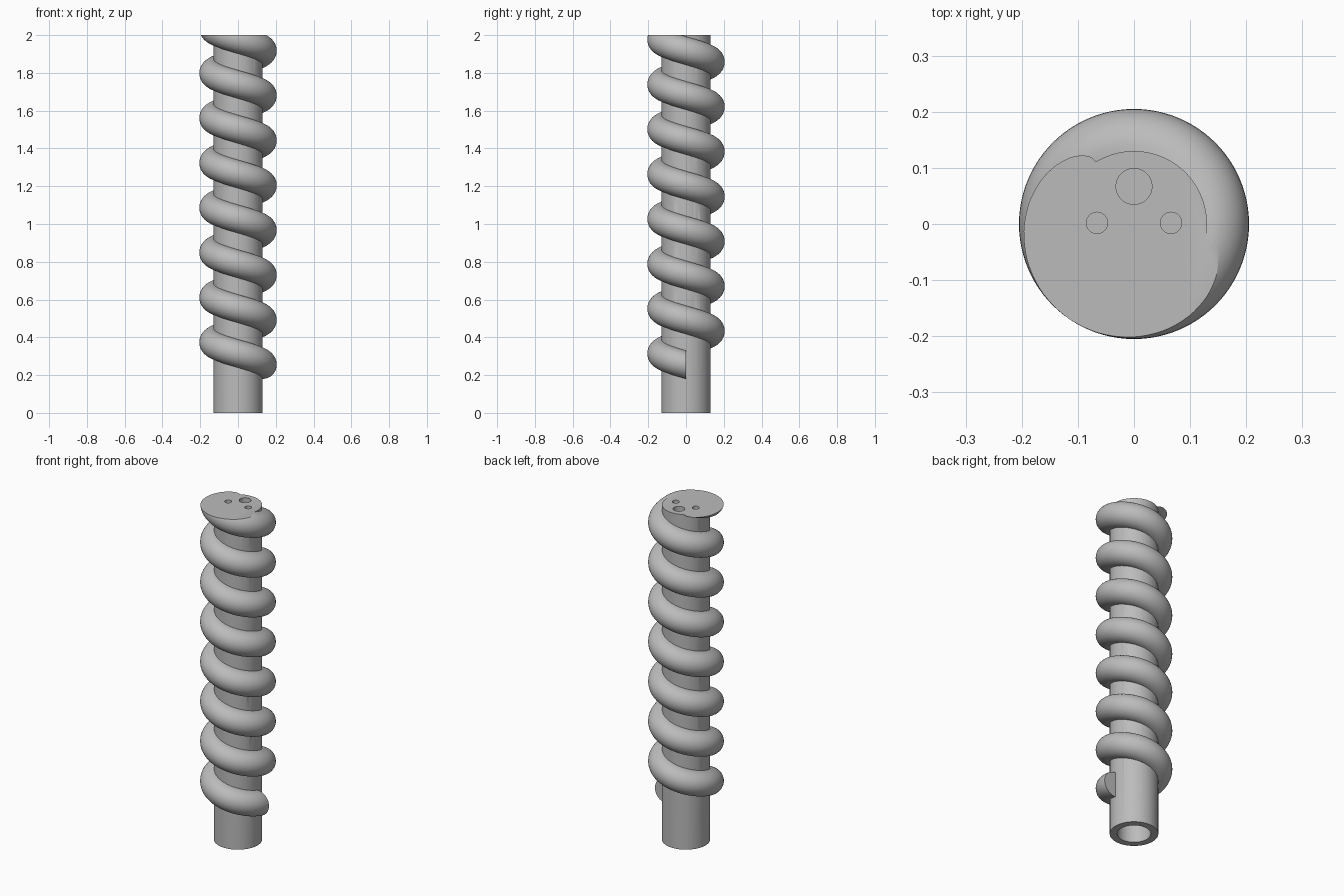
import bpy, bmesh
from math import sin, cos, pi, tau, radians
from mathutils import Vector

cube = bpy.data.objects.get("Cube")
if cube:
    bpy.data.objects.remove(cube, do_unlink=True)

HEIGHT = 2.0
CORE_R, BORE_R = 0.13, 0.09
THREAD_R = 0.075
PITCH = 0.2375
START_Z = 0.255
TURNS = 8.2
STEPS = 96          # thread sections per turn

grey = bpy.data.materials.new("mid_grey")
grey.use_nodes = True
GREY = (0.5, 0.5, 0.5, 1)
grey.diffuse_color = GREY
grey.node_tree.nodes["Principled BSDF"].inputs["Base Color"].default_value = GREY


def make_object(name, bm):
    bmesh.ops.recalc_face_normals(bm, faces=bm.faces)
    mesh = bpy.data.meshes.new(name)
    bm.to_mesh(mesh)
    bm.free()
    mesh.materials.append(grey)
    obj = bpy.data.objects.new(name, mesh)
    bpy.context.collection.objects.link(obj)
    return obj


def cylinder(name, radius, z0, z1, x=0, y=0, sides=96):
    bm = bmesh.new()
    bmesh.ops.create_cone(bm, cap_ends=True, segments=sides, radius1=radius,
                          radius2=radius, depth=z1 - z0)
    bmesh.ops.translate(bm, verts=bm.verts, vec=(x, y, (z0 + z1) / 2))
    return make_object(name, bm)


def helical_thread(name):
    # Half-round section, rooted just inside the core, swept up a helix
    arc = [(-pi / 2 + pi * i / 20) for i in range(21)]
    section = [(CORE_R + THREAD_R * cos(a), THREAD_R * sin(a)) for a in arc]
    section = [(CORE_R - 0.015, -THREAD_R)] + section + [(CORE_R - 0.015, THREAD_R)]
    bm = bmesh.new()
    rings = []
    for s in range(int(TURNS * STEPS) + 1):
        turn = s / STEPS
        ang = -tau * turn
        rings.append([bm.verts.new((r * cos(ang), r * sin(ang),
                                    START_Z + PITCH * turn + z))
                      for r, z in section])
    n = len(section)
    for a, b in zip(rings, rings[1:]):
        for i in range(n):
            j = (i + 1) % n
            bm.faces.new((a[i], a[j], b[j], b[i]))
    bm.faces.new(rings[0])
    bm.faces.new(rings[-1])
    return make_object(name, bm)


def combine(target, tool, operation):
    mod = target.modifiers.new(operation.lower(), 'BOOLEAN')
    mod.operation = operation
    mod.solver = 'EXACT'
    mod.object = tool
    bpy.context.view_layer.objects.active = target
    bpy.ops.object.modifier_apply(modifier=mod.name)
    bpy.data.objects.remove(tool, do_unlink=True)


# Core shaft with the thread wound round it
screw = cylinder("threaded_shaft", CORE_R, 0, HEIGHT + 0.4)
combine(screw, helical_thread("thread"), 'UNION')

# Flat top trim, bore in the lower end, three blind holes in the top
combine(screw, cylinder("top_trim", 0.5, HEIGHT, HEIGHT + 1), 'DIFFERENCE')
combine(screw, cylinder("bore", BORE_R, -0.1, 0.3), 'DIFFERENCE')
for x, y, r in ((0, 0.067, 0.032), (-0.066, 0.002, 0.019), (0.066, 0.002, 0.019)):
    combine(screw, cylinder("pin_hole", r, HEIGHT - 0.2, HEIGHT + 0.1, x, y, 48),
            'DIFFERENCE')

# Smooth rounds, crisp rims
bpy.ops.object.select_all(action='DESELECT')
screw.select_set(True)
bpy.context.view_layer.objects.active = screw
bpy.ops.object.shade_smooth_by_angle(angle=radians(30))
